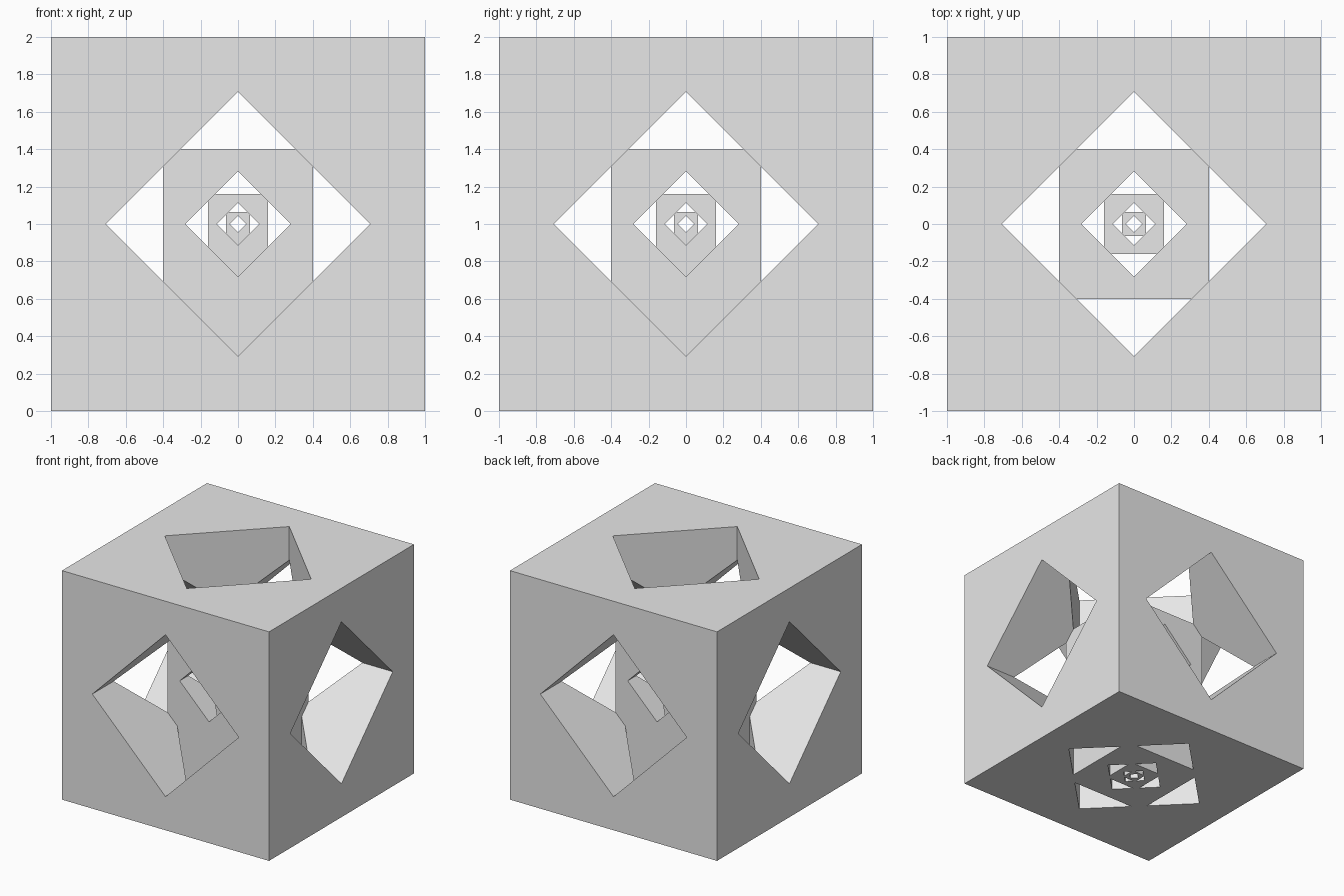
import bpy, math
from mathutils import Matrix, Vector
import bmesh

if "Cube" in bpy.data.objects:
    bpy.data.objects.remove(bpy.data.objects["Cube"])

grey = bpy.data.materials.new("plain_grey")
grey.diffuse_color = (0.8, 0.8, 0.8, 1)
grey.use_nodes = True
grey.node_tree.nodes["Principled BSDF"].inputs["Base Color"].default_value = grey.diffuse_color


def box(name, size, centre, rot=Matrix.Identity(4)):
    """Box with the given size, turned by rot about its centre."""
    bm = bmesh.new()
    bmesh.ops.create_cube(bm, size=1)
    bm.transform(Matrix.Translation(centre) @ rot @ Matrix.Diagonal((*size, 1)))
    me = bpy.data.meshes.new(name)
    bm.to_mesh(me)
    bm.free()
    me.materials.append(grey)
    ob = bpy.data.objects.new(name, me)
    bpy.context.collection.objects.link(ob)
    return ob


def combine(ob, other, operation):
    """Apply an exact boolean and discard the helper."""
    mod = ob.modifiers.new("bool", "BOOLEAN")
    mod.operation = operation
    mod.solver = "EXACT"
    mod.object = other
    dg = bpy.context.evaluated_depsgraph_get()
    dg.update()
    me = bpy.data.meshes.new_from_object(ob.evaluated_get(dg))
    ob.modifiers.clear()
    ob.data = me
    bpy.data.objects.remove(other)


MID = Vector((0, 0, 1))
LEVELS = 4
body = None

# outer cube, then ever smaller posts standing on the ground inside it
for i in range(LEVELS):
    s = 0.4 ** i
    block = box("nested_block", (2 * s, 2 * s, 1 + s), (0, 0, (1 + s) / 2))
    # diamond tunnels along x, y and z through the shared centre
    for axis in range(3):
        size = [s, s, s]
        size[axis] = 4
        turn = Matrix.Rotation(math.radians(45), 4, "XYZ"[axis])
        combine(block, box("tunnel", size, MID, turn), "DIFFERENCE")
    if body is None:
        body = block
    else:
        combine(body, block, "UNION")

body.name = "nested_cube"
body.data.name = "nested_cube"
for p in body.data.polygons:
    p.use_smooth = False
